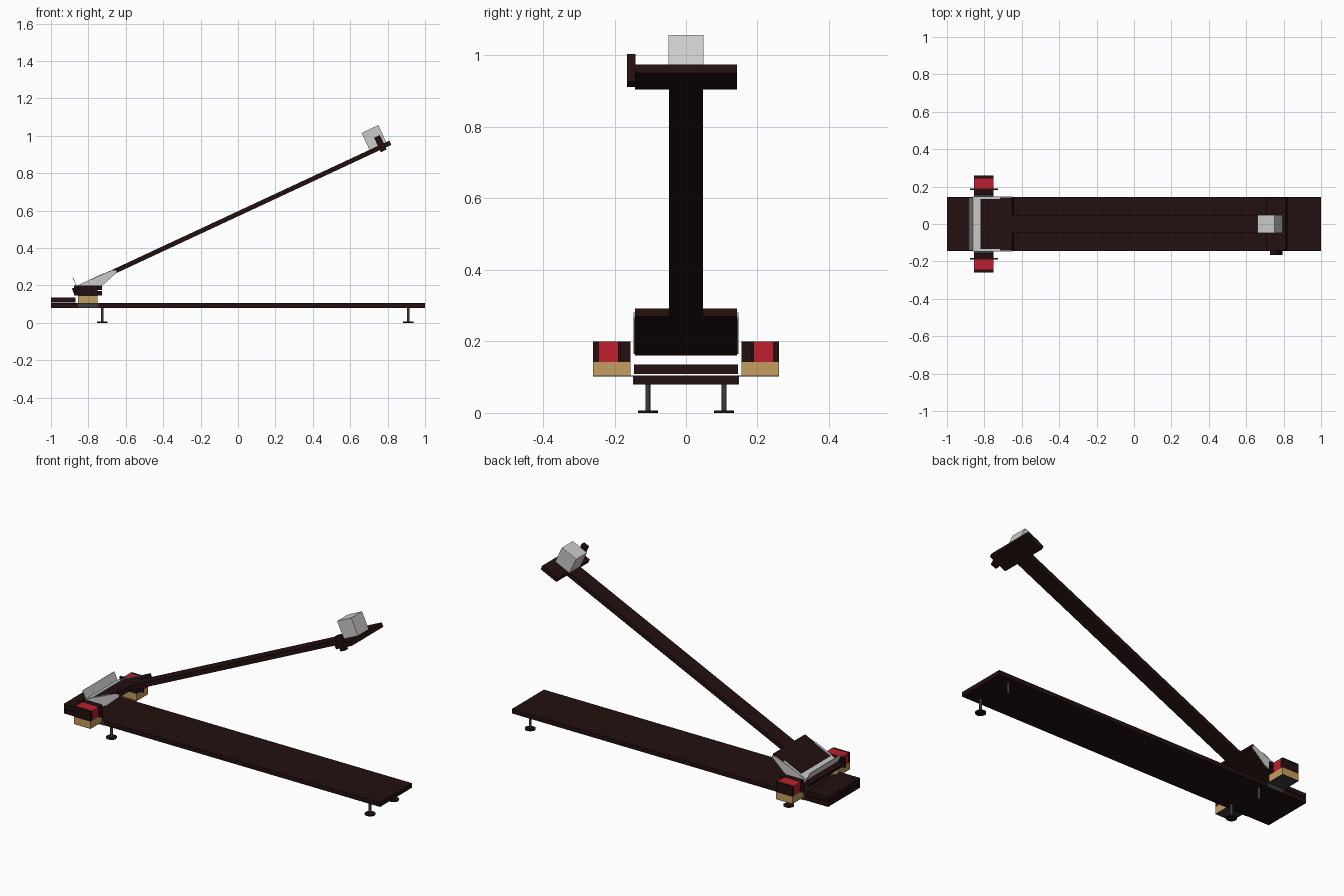
import bpy, bmesh, math
from mathutils import Matrix, Vector

cube = bpy.data.objects.get("Cube")
if cube:
    bpy.data.objects.remove(cube, do_unlink=True)


def material(name, rgb):
    m = bpy.data.materials.new(name)
    m.use_nodes = True
    m.diffuse_color = (*rgb, 1)
    m.node_tree.nodes["Principled BSDF"].inputs["Base Color"].default_value = (*rgb, 1)
    return m


DARK = material("dark_stained_wood", (0.017, 0.005, 0.005))
STEEL = material("light_steel", (0.6, 0.6, 0.6))
BOLT = material("dark_steel", (0.045, 0.045, 0.05))
RED = material("red_winding", (0.52, 0.014, 0.026))
TAN = material("pale_wood", (0.56, 0.34, 0.11))

# Frame of the sloping arm: local x runs up the arm, local z away from its top
ARM = Matrix.Translation((-0.878, 0, 0.16)) @ Matrix.Rotation(math.radians(-25), 4, 'Y')
WORLD = Matrix.Identity(4)


def finish(name, bm, mat, frame):
    bmesh.ops.recalc_face_normals(bm, faces=bm.faces)
    mesh = bpy.data.meshes.new(name)
    bm.to_mesh(mesh)
    bm.free()
    mesh.materials.append(mat)
    ob = bpy.data.objects.new(name, mesh)
    ob.matrix_world = frame
    bpy.context.collection.objects.link(ob)
    return ob


def box(name, xs, ys, zs, mat, frame=WORLD):
    bm = bmesh.new()
    bmesh.ops.create_cube(bm, size=1)
    for v in bm.verts:
        v.co = [(a + b) / 2 + c * (b - a) for c, (a, b) in zip(v.co, (xs, ys, zs))]
    return finish(name, bm, mat, frame)


def prism(name, points, offset, mat, frame=WORLD):
    bm = bmesh.new()
    face = bm.faces.new([bm.verts.new(p) for p in points])
    ext = bmesh.ops.extrude_face_region(bm, geom=[face])["geom"]
    bmesh.ops.translate(bm, vec=Vector(offset),
                        verts=[g for g in ext if isinstance(g, bmesh.types.BMVert)])
    return finish(name, bm, mat, frame)


def cylinder(name, x, y, z0, z1, radius, mat):
    bm = bmesh.new()
    bmesh.ops.create_cone(bm, cap_ends=True, segments=24, radius1=radius,
                          radius2=radius, depth=z1 - z0)
    ob = finish(name, bm, mat, Matrix.Translation((x, y, (z0 + z1) / 2)))
    for p in ob.data.polygons:
        p.use_smooth = len(p.vertices) == 4


def mirrored(side, a, b):
    return tuple(sorted((side * a, side * b)))


# Base board and raised end block
box("base_board", (-1, 1), (-0.145, 0.145), (0.08, 0.105), DARK)
box("end_block", (-1, -0.87), (-0.145, 0.145), (0.109, 0.135), DARK)

# Levelling feet
for x in (-0.725, 0.91):
    for y in (-0.107, 0.107):
        cylinder("foot_bolt", x, y, 0.004, 0.082, 0.007, BOLT)
        cylinder("foot_pad", x, y, 0, 0.006, 0.028, DARK)

# Arm: broad hinge plate, narrow beam, broad head plate in one outline
W, N, LOW, HIGH, END = 0.143, 0.048, 0.26, 1.763, 1.873
half = [(0, W), (LOW, W), (LOW, N), (HIGH, N), (HIGH, W), (END, W)]
outline = half + [(u, -w) for u, w in reversed(half)]
prism("arm", [(u, w, 0) for u, w in outline], (0, 0, 0.025), DARK, ARM)

# Weight and side latch on the head
box("head_weight", (1.756, 1.855), (-0.049, 0.049), (0.025, 0.125), STEEL, ARM)
box("head_latch", (1.806, 1.84), (-0.165, -0.141), (-0.012, 0.073), DARK, ARM)

# Angle strip across the low end of the arm
box("angle_foot", (0.03, 0.075), (-W, W), (0.025, 0.028), STEEL, ARM)
box("angle_flange", (0.028, 0.031), (-W, W), (0.025, 0.076), STEEL, ARM)

# Paired parts on both sides of the hinge
cheek = [(0.03, 0), (0.03, 0.026), (0.235, 0.022), (0.258, 0.013),
         (0.25, 0), (0.15, -0.03), (0.07, -0.028)]
for side, label in ((1, "left"), (-1, "right")):
    prism(label + "_cheek_plate", [(u, side * W, v) for u, v in cheek],
          (0, side * 0.004, 0), STEEL, ARM)
    box(label + "_cheek_lip", (0.075, 0.19), mirrored(side, 0.134, 0.147),
        (0.025, 0.028), STEEL, ARM)
    # Bracket carrying the side block
    box(label + "_bracket_shelf", (-0.855, -0.75), mirrored(side, 0.145, 0.26),
        (0.102, 0.105), BOLT)
    box(label + "_bracket_web", (-0.855, -0.745), mirrored(side, 0.145, 0.148),
        (0.08, 0.105), BOLT)
    box(label + "_wood_block", (-0.855, -0.75), mirrored(side, 0.155, 0.26),
        (0.105, 0.143), TAN)
    # Banded block: dark ends around a red middle
    for part, a, b, mat in (("inner_end", 0.155, 0.19, DARK),
                            ("middle", 0.19, 0.244, RED),
                            ("outer_end", 0.244, 0.26, DARK)):
        box(label + "_block_" + part, (-0.855, -0.75), mirrored(side, a, b),
            (0.143, 0.2), mat)
    # Mounting tabs, split by a narrow gap
    for z0, z1 in ((0.145, 0.169), (0.175, 0.2)):
        box(label + "_mounting_tab", (-0.878, -0.726), mirrored(side, 0.183, 0.19),
            (z0, z1), DARK)
